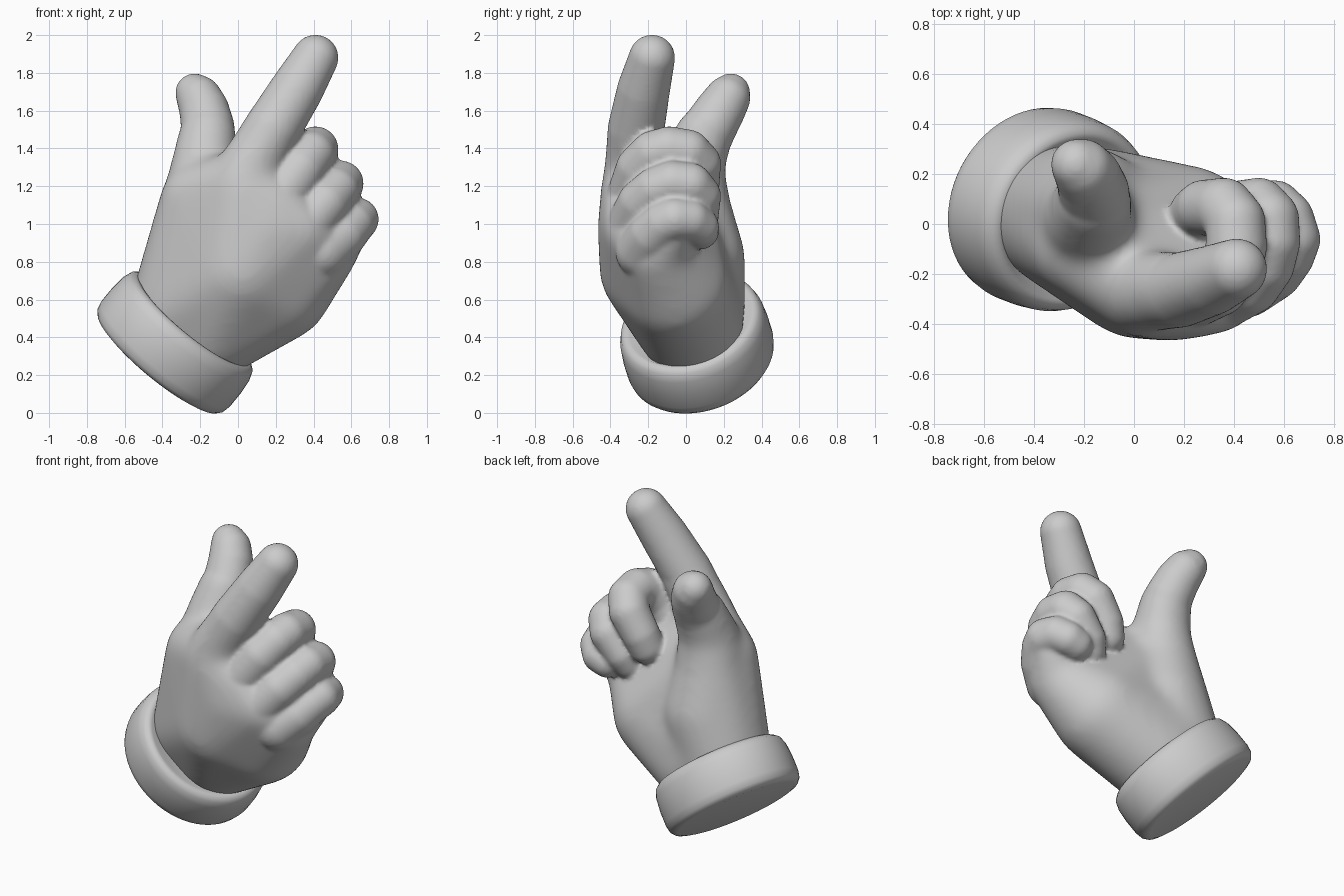
import bpy, bmesh, math
from mathutils import Vector, Matrix

if "Cube" in bpy.data.objects:
    bpy.data.objects.remove(bpy.data.objects["Cube"])

grey = bpy.data.materials.new("soft_grey")
grey.diffuse_color = (0.6, 0.6, 0.6, 1)
grey.use_nodes = True
grey.node_tree.nodes["Principled BSDF"].inputs["Base Color"].default_value = grey.diffuse_color

# Unit ball used as the building block of every rounded form
ball = bmesh.new()
bmesh.ops.create_icosphere(ball, subdivisions=4, radius=1)
BALL = [v.co.copy() for v in ball.verts]
ball.free()


def hull(bm, *spheres):
    """Convex skin around spheres given as (x, y, z, radius)."""
    verts = [bm.verts.new(Vector(s[:3]) + p * s[3]) for s in spheres for p in BALL]
    bmesh.ops.convex_hull(bm, input=verts)
    loose = [v for v in bm.verts if not v.link_faces]
    bmesh.ops.delete(bm, geom=loose, context='VERTS')


def limb(bm, *spheres):
    """Tapered rounded tube through a chain of spheres."""
    for a, b in zip(spheres, spheres[1:]):
        hull(bm, a, b)


def finish(bm, name):
    bmesh.ops.recalc_face_normals(bm, faces=bm.faces[:])
    mesh = bpy.data.meshes.new(name)
    bm.to_mesh(mesh)
    bm.free()
    for p in mesh.polygons:
        p.use_smooth = True
    mesh.materials.append(grey)
    obj = bpy.data.objects.new(name, mesh)
    bpy.context.collection.objects.link(obj)
    return obj


def fuse(obj, voxel, rounds):
    """Merge overlapping forms into one softened skin."""
    m = obj.modifiers.new("fuse", 'REMESH')
    m.mode = 'VOXEL'
    m.voxel_size = voxel
    m.use_smooth_shade = True
    s = obj.modifiers.new("soften", 'SMOOTH')
    s.factor = 0.5
    s.iterations = rounds


# Palm and back of the hand, softened before the fingers are added
palm = bmesh.new()
wrist_l, wrist_r = (-0.285, 0.03, 0.57, 0.285), (-0.13, 0.02, 0.47, 0.285)
thumb_root = (-0.20, 0.025, 1.08, 0.215)
index_knuckle = (0.03, -0.26, 1.20, 0.19)
palm_heel = (0.21, -0.05, 0.66, 0.285)
palm_edge = (0.44, -0.15, 0.85, 0.19)
hull(palm, wrist_l, wrist_r, palm_heel,
     (0.02, -0.17, 0.76, 0.29),     # back of the hand
     (0.16, -0.26, 0.98, 0.21),
     (-0.20, -0.08, 1.12, 0.215),
     index_knuckle,
     (0.19, -0.28, 1.10, 0.17),
     (0.33, -0.27, 0.97, 0.17),
     palm_edge)
hull(palm, wrist_l, (-0.195, 0.05, 0.82, 0.265), thumb_root)
limb(palm, thumb_root, (-0.18, 0.025, 1.30, 0.178), (-0.16, 0.10, 1.48, 0.155))
limb(palm, index_knuckle, (0.06, -0.27, 1.30, 0.165), (0.19, -0.26, 1.51, 0.155))
limb(palm, palm_edge, (0.60, -0.06, 0.99, 0.11))
palm_obj = finish(palm, "palm_form")
fuse(palm_obj, 0.025, 26)

hand = bmesh.new()
hand.from_object(palm_obj, bpy.context.evaluated_depsgraph_get())
bpy.data.objects.remove(palm_obj)

# Thumb
limb(hand, (-0.18, 0.025, 1.30, 0.168), (-0.165, 0.075, 1.42, 0.152), (-0.16, 0.125, 1.51, 0.142),
     (-0.178, 0.18, 1.60, 0.132), (-0.205, 0.22, 1.665, 0.12), (-0.23, 0.237, 1.695, 0.102))

# Pointing index finger
limb(hand, (0.04, -0.27, 1.26, 0.16), (0.18, -0.265, 1.50, 0.15),
     (0.31, -0.225, 1.71, 0.14), (0.41, -0.18, 1.88, 0.122))

# Curled middle, ring and little fingers
limb(hand, (0.19, -0.28, 1.10, 0.155), (0.33, -0.24, 1.29, 0.132), (0.39, -0.17, 1.37, 0.125),
     (0.41, -0.09, 1.395, 0.122), (0.405, 0.01, 1.38, 0.12), (0.36, 0.065, 1.32, 0.12),
     (0.28, 0.065, 1.20, 0.112), (0.25, 0.045, 1.12, 0.108))
limb(hand, (0.33, -0.28, 0.97, 0.15), (0.46, -0.235, 1.11, 0.128), (0.52, -0.16, 1.18, 0.122),
     (0.545, -0.07, 1.215, 0.12), (0.54, 0.02, 1.205, 0.12), (0.50, 0.07, 1.15, 0.115),
     (0.41, 0.065, 1.04, 0.108), (0.38, 0.04, 0.98, 0.10))
limb(hand, (0.44, -0.22, 0.86, 0.155), (0.55, -0.18, 0.94, 0.128), (0.605, -0.12, 1.00, 0.118),
     (0.63, -0.06, 1.025, 0.115), (0.61, 0.02, 1.02, 0.11), (0.565, 0.07, 0.985, 0.105),
     (0.51, 0.075, 0.965, 0.10))

fuse(finish(hand, "pointing_hand"), 0.014, 5)

# Thick cuff, turned from a rounded profile of (radius, height)
PROFILE = [(0, 0), (0.35, 0), (0.375, 0.008), (0.392, 0.03), (0.40, 0.07), (0.40, 0.16),
           (0.393, 0.24), (0.378, 0.285), (0.355, 0.305), (0.33, 0.305), (0.30, 0.28), (0, 0.26)]
cuff = bmesh.new()
pts = [cuff.verts.new((r, 0, h)) for r, h in PROFILE]
edges = [cuff.edges.new(pair) for pair in zip(pts, pts[1:])]
bmesh.ops.spin(cuff, geom=pts + edges, cent=(0, 0, 0), axis=(0, 0, 1),
               angle=math.tau, steps=64, use_duplicate=False)
bmesh.ops.remove_doubles(cuff, verts=cuff.verts[:], dist=1e-4)
axis = Vector((0.62, -0.235, 0.75)).normalized()
turn = Vector((0, 0, 1)).rotation_difference(axis).to_matrix().to_4x4()
widen = Matrix.Scale(1.10, 4, Vector((0.77, 0, -0.64)).normalized())
cuff.transform(Matrix.Translation((-0.425, 0.09, 0.262)) @ widen @ turn)
finish(cuff, "cuff")
